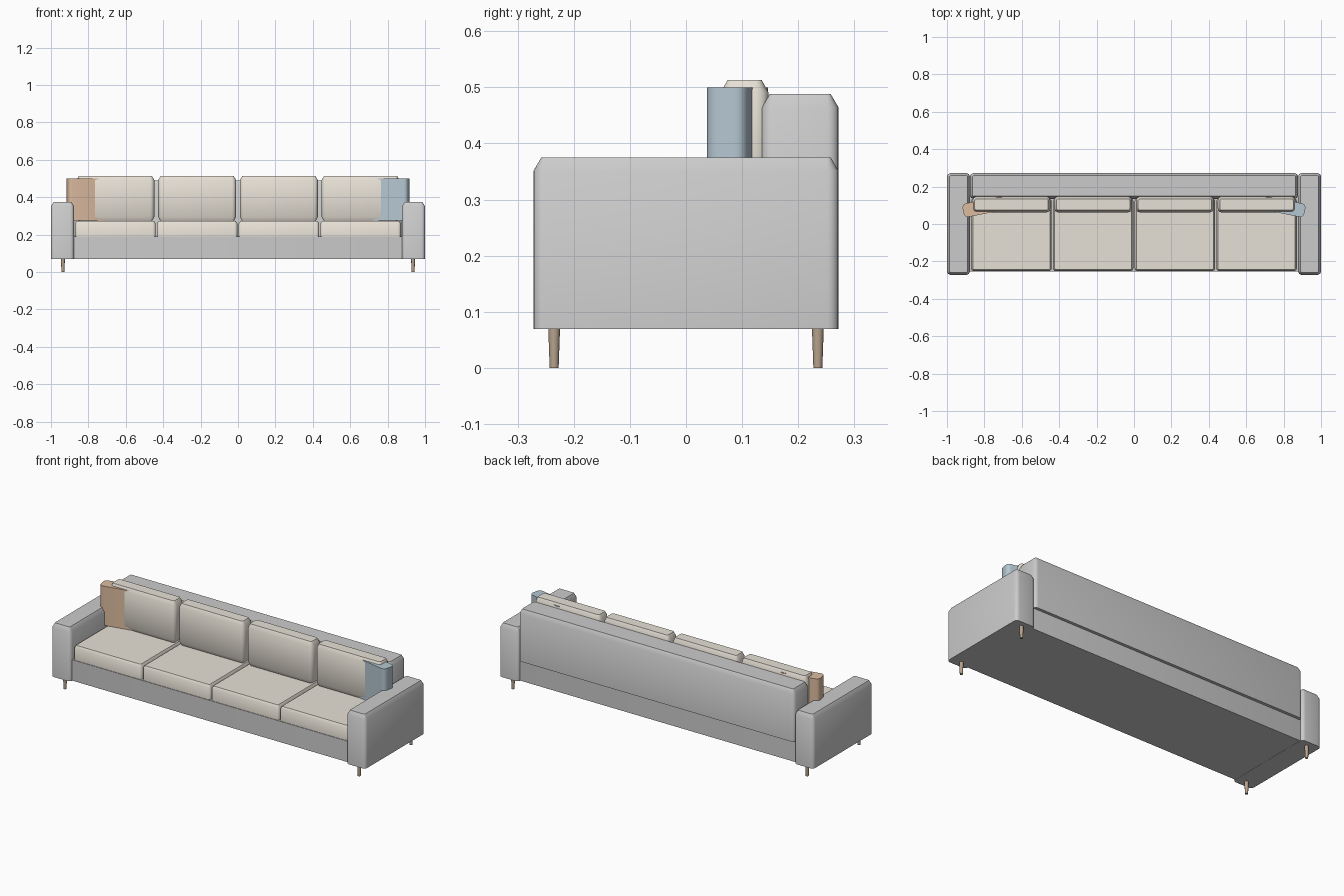
import bpy, bmesh, math
from mathutils import Matrix

if "Cube" in bpy.data.objects:
    bpy.data.objects.remove(bpy.data.objects["Cube"])


def material(name, rgb):
    m = bpy.data.materials.new(name)
    m.diffuse_color = (*rgb, 1)
    m.use_nodes = True
    m.node_tree.nodes["Principled BSDF"].inputs["Base Color"].default_value = m.diffuse_color
    return m


CREAM = material("cream_fabric", (0.80, 0.75, 0.67))
RUST = material("rust_fabric", (0.72, 0.50, 0.35))
BLUE = material("blue_fabric", (0.46, 0.57, 0.64))
WOOD = material("wood", (0.48, 0.37, 0.27))


def outline(w, d, r, seg=4):
    """Rounded rectangle, counter-clockwise."""
    pts = []
    for i, (sx, sy) in enumerate([(1, 1), (-1, 1), (-1, -1), (1, -1)]):
        for k in range(seg + 1):
            a = math.pi / 2 * (i + k / seg)
            pts.append((sx * (w / 2 - r) + r * math.cos(a),
                        sy * (d / 2 - r) + r * math.sin(a)))
    return pts


def finish(name, bm, mat):
    me = bpy.data.meshes.new(name)
    bmesh.ops.recalc_face_normals(bm, faces=bm.faces)
    bm.to_mesh(me)
    bm.free()
    ob = bpy.data.objects.new(name, me)
    bpy.context.collection.objects.link(ob)
    if mat:
        me.materials.append(mat)
    bpy.ops.object.select_all(action='DESELECT')
    ob.select_set(True)
    bpy.context.view_layer.objects.active = ob
    bpy.ops.object.shade_smooth_by_angle(angle=math.radians(40))
    return ob


def padded_block(name, x, y, z, r, top=None, bottom=None, mat=None, turn=0):
    """Rounded-plan block over (min, max) ranges; top/bottom = (inset, height) chamfers."""
    w, d = x[1] - x[0], y[1] - y[0]
    rings = [(bottom[0], z[0]), (0, z[0] + bottom[1])] if bottom else [(0, z[0])]
    rings += [(0, z[1] - top[1]), (top[0], z[1])] if top else [(0, z[1])]
    bm = bmesh.new()
    loops = [[bm.verts.new((px, py, h))
              for px, py in outline(w - 2 * i, d - 2 * i, max(r - i, 0.004))]
             for i, h in rings]
    n = len(loops[0])
    for a, b in zip(loops, loops[1:]):
        for k in range(n):
            bm.faces.new((a[k], a[(k + 1) % n], b[(k + 1) % n], b[k]))
    bm.faces.new(loops[0][::-1])
    bm.faces.new(loops[-1])
    centre = Matrix.Translation((sum(x) / 2, sum(y) / 2, 0))
    bm.transform(centre @ Matrix.Rotation(turn, 4, 'Z'))
    return finish(name, bm, mat)


CHAMFER = (0.014, 0.024)

# Base frame and backrest
padded_block("base", (-0.885, 0.885), (-0.255, 0.255), (0.07, 0.19), 0.005)
padded_block("backrest", (-0.877, 0.877), (0.135, 0.272), (0.19, 0.488), 0.02, CHAMFER)

# Arms and legs on both sides
for s, side in ((-1, "left"), (1, "right")):
    padded_block(f"{side}_arm", sorted((s * 0.877, s)), (-0.272, 0.272),
                 (0.069, 0.375), 0.02, CHAMFER)
    for t, end in ((-1, "front"), (1, "back")):
        bm = bmesh.new()
        bmesh.ops.create_cone(bm, cap_ends=True, segments=16, radius1=0.008,
                              radius2=0.0105, depth=0.07)
        bm.transform(Matrix.Translation((s * 0.936, t * 0.235, 0.035)))
        finish(f"{end}_{side}_leg", bm, WOOD)

# Seat and back cushions
for i in range(4):
    cx = (i - 1.5) * 0.437
    padded_block(f"seat_cushion_{i + 1}", (cx - 0.215, cx + 0.215), (-0.252, 0.137),
                 (0.188, 0.273), 0.016, (0.009, 0.014), None, CREAM)
    padded_block(f"back_cushion_{i + 1}", (cx - 0.208, cx + 0.208), (0.062, 0.147),
                 (0.272, 0.513), 0.022, (0.012, 0.022), (0.012, 0.022), CREAM)

# Throw pillows, angled into the corners
for s, name, mat in ((-1, "rust_pillow", RUST), (1, "blue_pillow", BLUE)):
    cx = s * 0.803
    padded_block(name, (cx - 0.1125, cx + 0.1125), (0.055, 0.129), (0.275, 0.50),
                 0.022, None, None, mat, turn=-s * 0.2)
